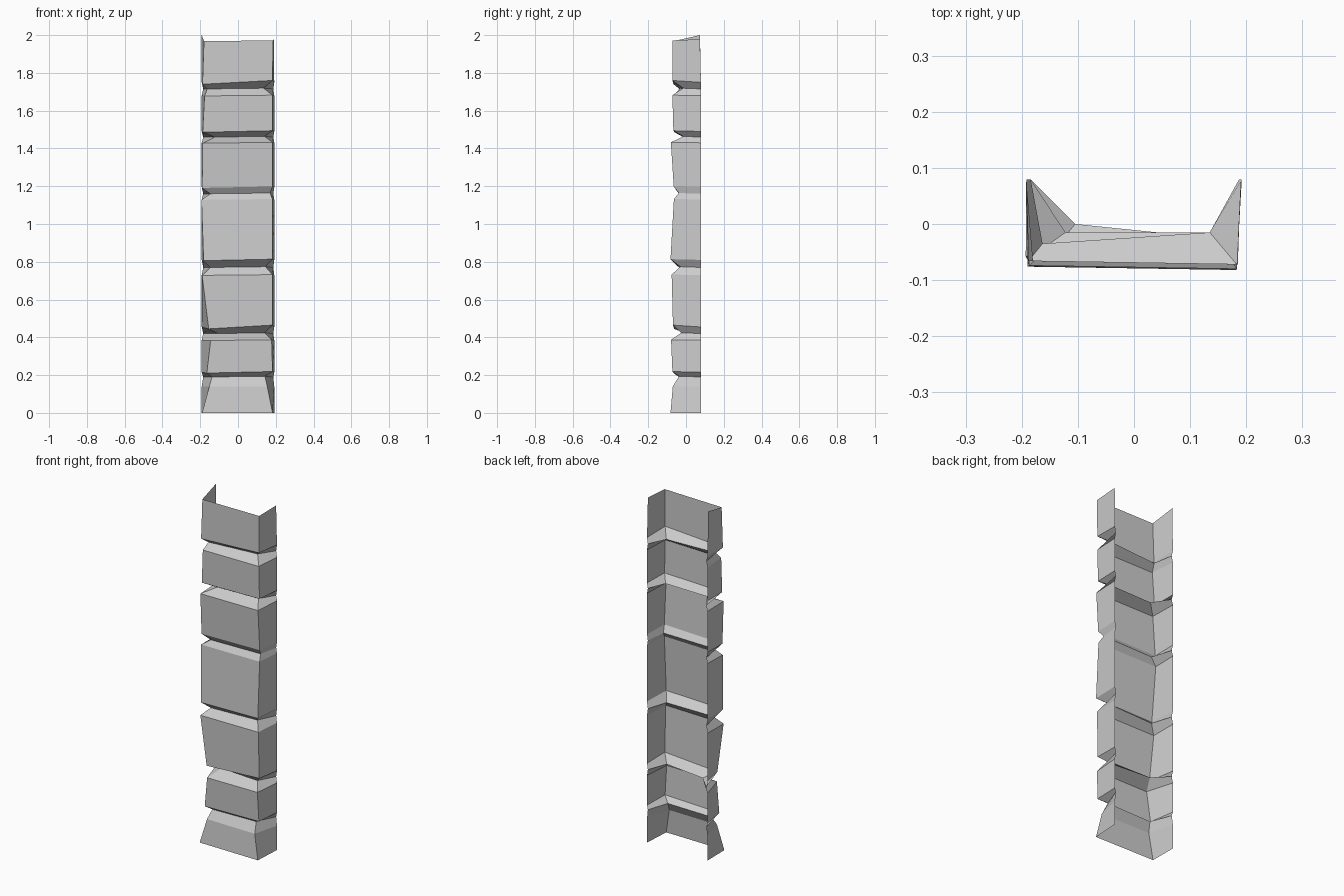
import bpy, bmesh

# Stone blocks: z bottom, z top, left x bottom, left x top, front y bottom, front y top, right x top
blocks = [
    (0.00, 0.14, -0.19, -0.152, -0.08, -0.068, 0.155),
    (0.215, 0.385, -0.165, -0.145, -0.07, -0.077, 0.178),
    (0.455, 0.73, -0.155, -0.19, -0.067, -0.074, 0.182),
    (0.81, 1.13, -0.182, -0.193, -0.08, -0.062, 0.182),
    (1.195, 1.43, -0.19, -0.187, -0.063, -0.078, 0.183),
    (1.49, 1.68, -0.187, -0.177, -0.065, -0.07, 0.182),
    (1.75, 1.97, -0.188, -0.18, -0.07, -0.07, 0.185),
]
# Mortar grooves: z, left x, left y, right x, right y
grooves = [
    (0.19, -0.137, -0.037, 0.142, -0.037),
    (0.42, -0.105, 0.0, 0.14, -0.025),
    (0.77, -0.147, -0.037, 0.145, -0.03),
    (1.16, -0.147, -0.038, 0.17, -0.038),
    (1.46, -0.122, -0.015, 0.14, -0.015),
    (1.715, -0.163, -0.035, 0.135, -0.015),
]
BACK = 0.079


def block_ring(z, xl, y, xr, slope=0.0):
    # Open U section: back left, front left, front right, back right
    return [(-0.192, BACK, z), (xl, y + 0.004, z - slope),
            (xr, y - 0.002, z + slope), (0.192, BACK, z)]


rings = []
for i, (z0, z1, xa, xb, ya, yb, xr) in enumerate(blocks):
    slope = 0.0 if i == 0 else 0.004
    if i in (2, 6):
        slope = 0.01
    rings.append(block_ring(z0, xa, ya, 0.183, slope))
    rings.append(block_ring(z1, xb, yb, xr, 0.002 if i else 0))
    if i < len(grooves):
        z, xl, yl, gx, gy = grooves[i]
        rings.append([(-0.184, BACK, z), (xl, yl, z),
                      (gx, gy, z + 0.004), (0.187, BACK, z)])

# Raised back corner at the top
rings[-1][0] = (-0.192, 0.074, 2.0)
rings[-1][3] = (0.19, 0.074, 1.978)

# Loft the open sections into one shell
bm = bmesh.new()
loops = [[bm.verts.new(p) for p in ring] for ring in rings]
for lower, upper in zip(loops, loops[1:]):
    for k in range(3):
        bm.faces.new((lower[k], lower[k + 1], upper[k + 1], upper[k]))
mesh = bpy.data.meshes.new("stone_corner_strip")
bm.to_mesh(mesh)
bm.free()
strip = bpy.data.objects.new("stone_corner_strip", mesh)
bpy.context.collection.objects.link(strip)
